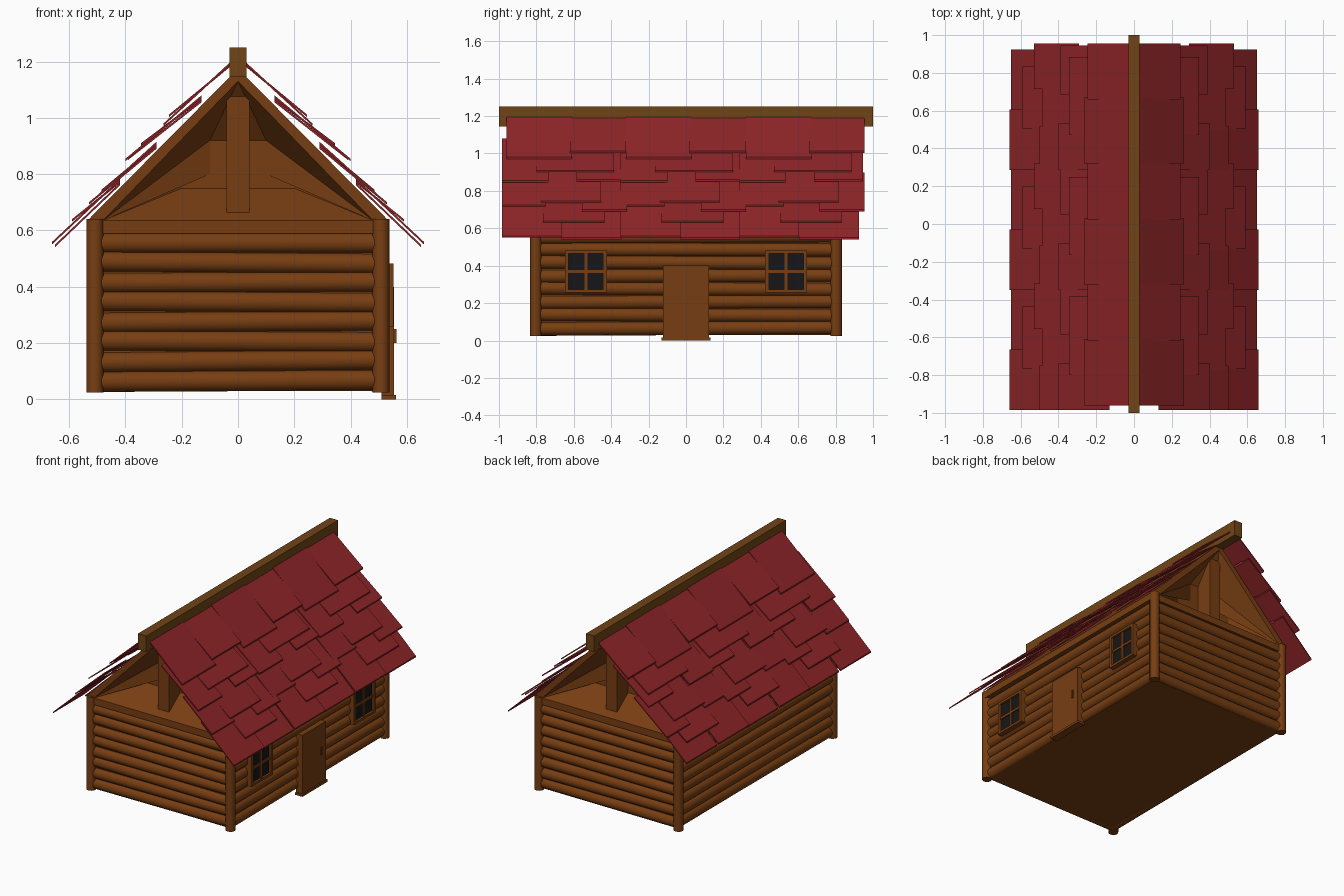
import bpy, bmesh, math, random
from mathutils import Matrix, Vector

if "Cube" in bpy.data.objects:
    bpy.data.objects.remove(bpy.data.objects["Cube"])

random.seed(4)


def material(name, rgb):
    m = bpy.data.materials.new(name)
    m.diffuse_color = (*rgb, 1)
    m.use_nodes = True
    m.node_tree.nodes["Principled BSDF"].inputs["Base Color"].default_value = m.diffuse_color
    return m


WOOD = material("brown wood", (0.185, 0.048, 0.006))
BEAM = material("ridge wood", (0.165, 0.058, 0.008))
RED = material("red shingle", (0.27, 0.018, 0.021))
GLASS = material("dark glass", (0.008, 0.008, 0.009))


def finish(bm, name, mat, smooth=False):
    bmesh.ops.recalc_face_normals(bm, faces=bm.faces)
    me = bpy.data.meshes.new(name)
    bm.to_mesh(me)
    bm.free()
    me.materials.append(mat)
    ob = bpy.data.objects.new(name, me)
    bpy.context.collection.objects.link(ob)
    if smooth:
        bpy.ops.object.select_all(action='DESELECT')
        ob.select_set(True)
        bpy.context.view_layer.objects.active = ob
        bpy.ops.object.shade_smooth_by_angle(angle=math.radians(50))
    return ob


def add_box(bm, x0, x1, y0, y1, z0, z1):
    m = Matrix.Translation(((x0 + x1) / 2, (y0 + y1) / 2, (z0 + z1) / 2))
    bmesh.ops.create_cube(bm, size=1, matrix=m @ Matrix.Diagonal((x1 - x0, y1 - y0, z1 - z0, 1)))


def box(name, mat, *dims):
    bm = bmesh.new()
    add_box(bm, *dims)
    return finish(bm, name, mat)


def add_rod(bm, a, b, r, sides):
    a, b = Vector(a), Vector(b)
    d = b - a
    m = Matrix.Translation((a + b) / 2) @ d.to_track_quat('Z', 'Y').to_matrix().to_4x4()
    bmesh.ops.create_cone(bm, cap_ends=True, segments=sides, radius1=r, radius2=r,
                          depth=d.length, matrix=m)


# Wall core and floor
box("wall_core", WOOD, -0.5, 0.5, -0.795, 0.795, 0.03, 0.61)

# Stacked logs on all four walls, slightly uneven
bm = bmesh.new()
for i in range(8):
    for s in (-1, 1):
        z = 0.066 + i * 0.07
        j, k = random.uniform(-.005, .005), random.uniform(-.005, .005)
        add_rod(bm, (-0.49, s * 0.785, z + j), (0.49, s * 0.785, z - j), 0.037, 14)
        add_rod(bm, (s * 0.488, -0.79, z + k), (s * 0.488, 0.79, z - k), 0.037, 14)
finish(bm, "wall_logs", WOOD, True)

# Corner posts
bm = bmesh.new()
for sx in (-1, 1):
    for sy in (-1, 1):
        add_rod(bm, (sx * 0.508, sy * 0.803, 0.025), (sx * 0.508, sy * 0.803, 0.64), 0.031, 10)
finish(bm, "corner_posts", WOOD, True)

# Gable block with funnel-shaped recess in both ends
outer = [(-.535, .59), (.535, .59), (.535, .635), (0, 1.175), (-.535, .635)]
inner = [(-.48, .635), (.48, .635), (0, 1.13)]
back = [(-.2, .75), (.2, .75), (.2, .8), (.1, .8), (.1, .92), (-.1, .92), (-.1, .8), (-.2, .8)]
bm = bmesh.new()
ends = []
for s in (-1, 1):
    o = [bm.verts.new((x, s * 0.815, z)) for x, z in outer]
    n = [bm.verts.new((x, s * 0.815, z)) for x, z in inner]
    b = [bm.verts.new((x, s * 0.66, z)) for x, z in back]
    for f in ([o[0], o[1], n[1], n[0]], [o[1], o[2], n[1]], [o[2], o[3], n[2], n[1]],
              [o[3], o[4], n[0], n[2]], [o[4], o[0], n[0]],
              [n[0], n[1], b[1], b[0]], [n[1], b[2], b[1]], [n[1], b[3], b[2]],
              [n[1], b[4], b[3]], [n[1], n[2], b[4]], [n[2], b[5], b[4]],
              [n[2], n[0], b[5]], [n[0], b[6], b[5]], [n[0], b[7], b[6]],
              [n[0], b[0], b[7]], b):
        bm.faces.new(f)
    ends.append(o)
for i in range(5):
    j = (i + 1) % 5
    bm.faces.new((ends[0][i], ends[0][j], ends[1][j], ends[1][i]))
finish(bm, "gable_block", WOOD)

# Central post in each gable
bm = bmesh.new()
for s in (-1, 1):
    y = sorted((s * 0.64, s * 0.775))
    add_box(bm, -0.04, 0.04, *y, 0.65, 1.1)
finish(bm, "gable_posts", WOOD)

# Ridge beam
box("ridge_beam", BEAM, -0.03, 0.03, -1, 1, 1.145, 1.25)

# Shingle rows: row start (x, z), then tiles (y offset start, end, lower x, lower z)
rows = [
    ((0.02, 1.205), -0.96, 0.64, [(0, .35, .265, .98), (.34, .64, .245, 1.012)]),
    ((0.13, 1.08), -0.985, 0.635, [(0, .25, .40, .855), (.185, .60, .345, .91), (.40, .66, .39, .86)]),
    ((0.29, 0.915), -0.985, 0.635, [(0, .235, .50, .725), (.21, .53, .485, .745), (.43, .67, .53, .70)]),
    ((0.42, 0.785), -0.985, 0.635, [(0, .32, .66, .56), (.22, .55, .59, .64), (.32, .64, .65, .55)]),
]
bm = bmesh.new()
for (x0, z0), base, period, tiles in rows:
    for k in range(3):
        for t, (a, b, x1, z1) in enumerate(tiles):
            y0 = base + k * period + a
            y1 = min(base + k * period + b, 0.955)
            lift = -0.008 * t
            for s in (-1, 1):
                vs = [bm.verts.new((s * x, y, z + dz))
                      for dz in (0, -0.009)
                      for x, y, z in ((x0, y0, z0 + lift), (x1, y0, z1),
                                      (x1, y1, z1), (x0, y1, z0 + lift))]
                for f in ((0, 1, 2, 3), (4, 5, 6, 7), (0, 1, 5, 4), (1, 2, 6, 5),
                          (2, 3, 7, 6), (3, 0, 4, 7)):
                    bm.faces.new([vs[i] for i in f])
finish(bm, "roof_shingles", RED)

# Door with handle
box("door", WOOD, 0.51, 0.555, -0.122, 0.122, 0.01, 0.40)
box("door_sill", WOOD, 0.51, 0.562, -0.132, 0.132, 0.0, 0.015)
box("door_handle", WOOD, 0.55, 0.563, 0.068, 0.083, 0.2, 0.25)

# Windows: glass, frame and cross bars
for name, c in (("left", -0.535), ("right", 0.535)):
    box(name + "_window_glass", GLASS, 0.531, 0.538, c - 0.1, c + 0.1, 0.27, 0.47)
    bm = bmesh.new()
    for s in (-1, 1):
        y = sorted((c + s * 0.112, c + s * 0.092))
        z = sorted((0.37 + s * 0.112, 0.37 + s * 0.096))
        add_box(bm, 0.505, 0.552, *y, 0.258, 0.482)
        add_box(bm, 0.505, 0.552, c - 0.1, c + 0.1, *z)
    add_box(bm, 0.53, 0.546, c - 0.008, c + 0.008, 0.265, 0.475)
    add_box(bm, 0.53, 0.546, c - 0.1, c + 0.1, 0.362, 0.378)
    finish(bm, name + "_window_frame", WOOD)
